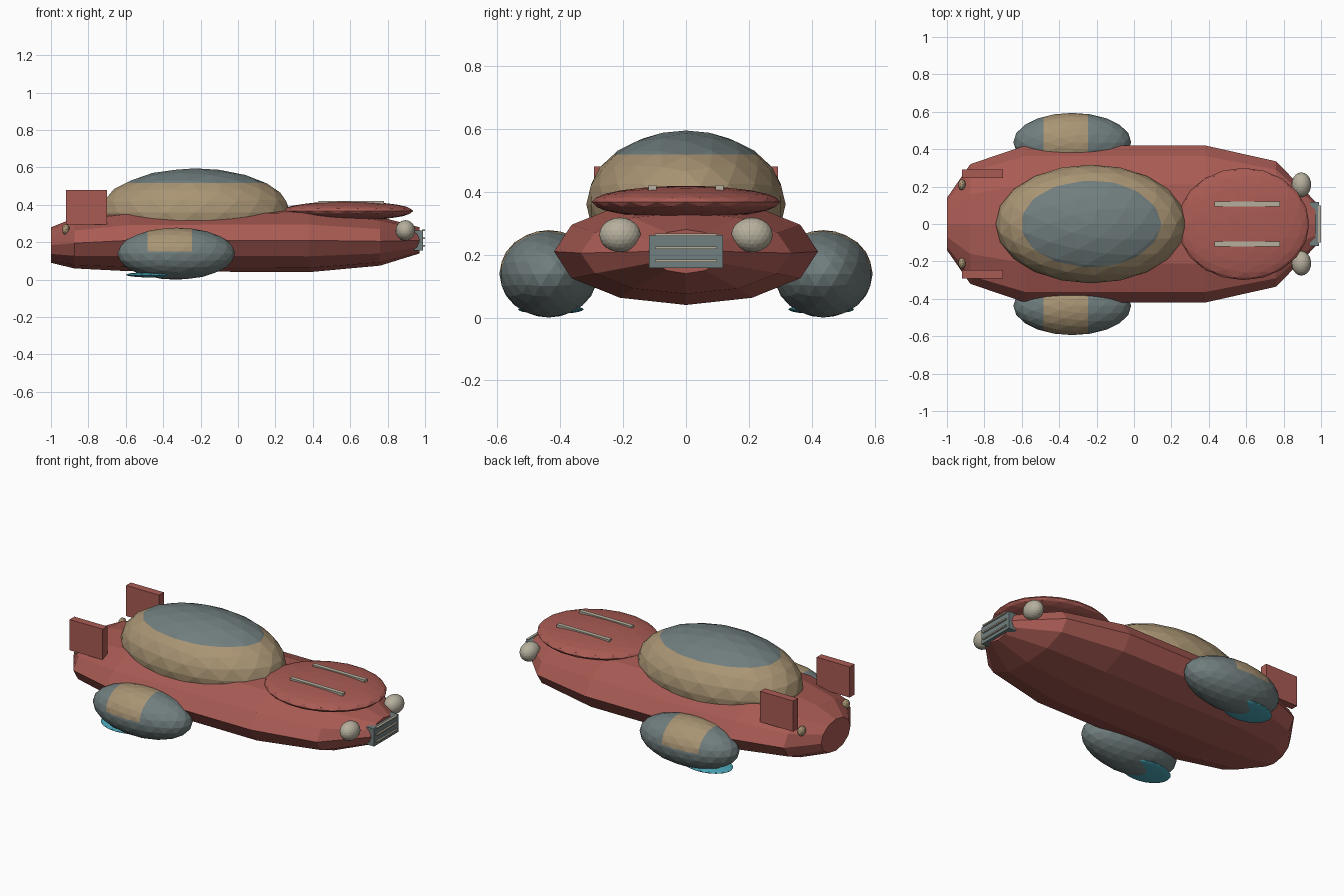
import bpy, bmesh, math
from mathutils import Vector, Matrix

if "Cube" in bpy.data.objects:
    bpy.data.objects.remove(bpy.data.objects["Cube"])


def material(name, rgb):
    m = bpy.data.materials.new(name)
    m.diffuse_color = (*rgb, 1)
    m.use_nodes = True
    m.node_tree.nodes["Principled BSDF"].inputs["Base Color"].default_value = m.diffuse_color
    return m


RED = material("brick red", (0.40, 0.105, 0.088))
TAN = material("tan", (0.40, 0.30, 0.175))
GREY = material("slate grey", (0.165, 0.21, 0.21))
CREAM = material("cream", (0.47, 0.43, 0.34))
TEAL = material("glow teal", (0.07, 0.38, 0.48))


def finish(name, bm, mats):
    bmesh.ops.recalc_face_normals(bm, faces=bm.faces)
    me = bpy.data.meshes.new(name)
    bm.to_mesh(me)
    bm.free()
    for m in mats:
        me.materials.append(m)
    ob = bpy.data.objects.new(name, me)
    bpy.context.collection.objects.link(ob)
    return ob


def ellipsoid(name, centre, radii, mats, cuts=(), rule=None, subdiv=3):
    """Faceted ellipsoid; cuts are (point, normal) planes, rule picks second colour."""
    bm = bmesh.new()
    mat = Matrix.Translation(centre) @ Matrix.Diagonal((*radii, 1))
    bmesh.ops.create_icosphere(bm, subdivisions=subdiv, radius=1, matrix=mat)
    for point, normal in cuts:
        bmesh.ops.bisect_plane(bm, geom=bm.verts[:] + bm.edges[:] + bm.faces[:],
                               plane_co=point, plane_no=normal)
    if rule:
        for f in bm.faces:
            f.material_index = int(rule(f.calc_center_median()))
    return finish(name, bm, mats)


def box(name, lo, hi, mat):
    bm = bmesh.new()
    lo, hi = Vector(lo), Vector(hi)
    m = Matrix.Translation((lo + hi) / 2) @ Matrix.Diagonal((*(hi - lo), 1))
    bmesh.ops.create_cube(bm, size=1, matrix=m)
    return finish(name, bm, [mat])


# hull: twelve-sided elliptical sections lofted along x
# (x, half width, centre height, half height)
stations = [(-1.0, 0.14, 0.185, 0.095), (-0.875, 0.32, 0.195, 0.135),
            (-0.58, 0.42, 0.21, 0.165), (0.38, 0.42, 0.21, 0.17),
            (0.76, 0.335, 0.205, 0.13), (0.97, 0.12, 0.21, 0.07)]
bm = bmesh.new()
rings = []
for x, ry, cz, rz in stations:
    rings.append([bm.verts.new((x, ry * math.cos(i * math.pi / 6),
                                cz + rz * math.sin(i * math.pi / 6)))
                  for i in range(12)])
for a, b in zip(rings, rings[1:]):
    for i in range(12):
        j = (i + 1) % 12
        bm.faces.new((a[i], a[j], b[j], b[i]))
bm.faces.new(rings[0])
bm.faces.new(rings[-1])
finish("hull", bm, [RED])

# canopy: tan frame with grey roof
ellipsoid("canopy", (-0.23, 0, 0.36), (0.51, 0.317, 0.235), [TAN, GREY],
          [((0, 0, 0.518), (0, 0, 1))], lambda c: c.z > 0.518)

# bonnet
ellipsoid("bonnet", (0.585, 0, 0.367), (0.352, 0.30, 0.052), [RED])

for side, s in (("left", 1), ("right", -1)):
    # hover pod with tan saddle patch on top
    px, pz = -0.365, 0.15
    ellipsoid("pod_" + side, (-0.33, s * 0.437, 0.139), (0.315, 0.157, 0.139),
              [GREY, TAN],
              [((px - 0.118, 0, 0), (1, 0, 0)), ((px + 0.118, 0, 0), (1, 0, 0)),
               ((0, 0, pz), (0, 0, 1))],
              lambda c: abs(c.x - px) < 0.118 and c.z > pz)
    # glowing thruster disc beneath
    ellipsoid("thruster_" + side, (-0.445, s * 0.43, 0.026),
              (0.155, 0.105, 0.015), [TEAL])
    # lamps
    ellipsoid("headlight_" + side, (0.895, s * 0.21, 0.263),
              (0.052, 0.066, 0.055), [CREAM])
    ellipsoid("tail_light_" + side, (-0.92, s * 0.21, 0.268),
              (0.02, 0.03, 0.03), [TAN], subdiv=2)
    # tail fin and bonnet strip
    y0, y1 = sorted((s * 0.247, s * 0.292))
    box("fin_" + side, (-0.92, y0, 0.295), (-0.70, y1, 0.48), RED)
    y0, y1 = sorted((s * 0.094, s * 0.119))
    box("bonnet_strip_" + side, (0.43, y0, 0.400), (0.78, y1, 0.421), CREAM)

# grille with three slats
box("grille", (0.94, -0.117, 0.157), (0.99, 0.117, 0.263), GREY)
for i in range(3):
    z = 0.180 + 0.0415 * i
    box(f"grille_slat_{i + 1}", (0.985, -0.098, z - 0.004), (1.0, 0.098, z + 0.004), CREAM)
